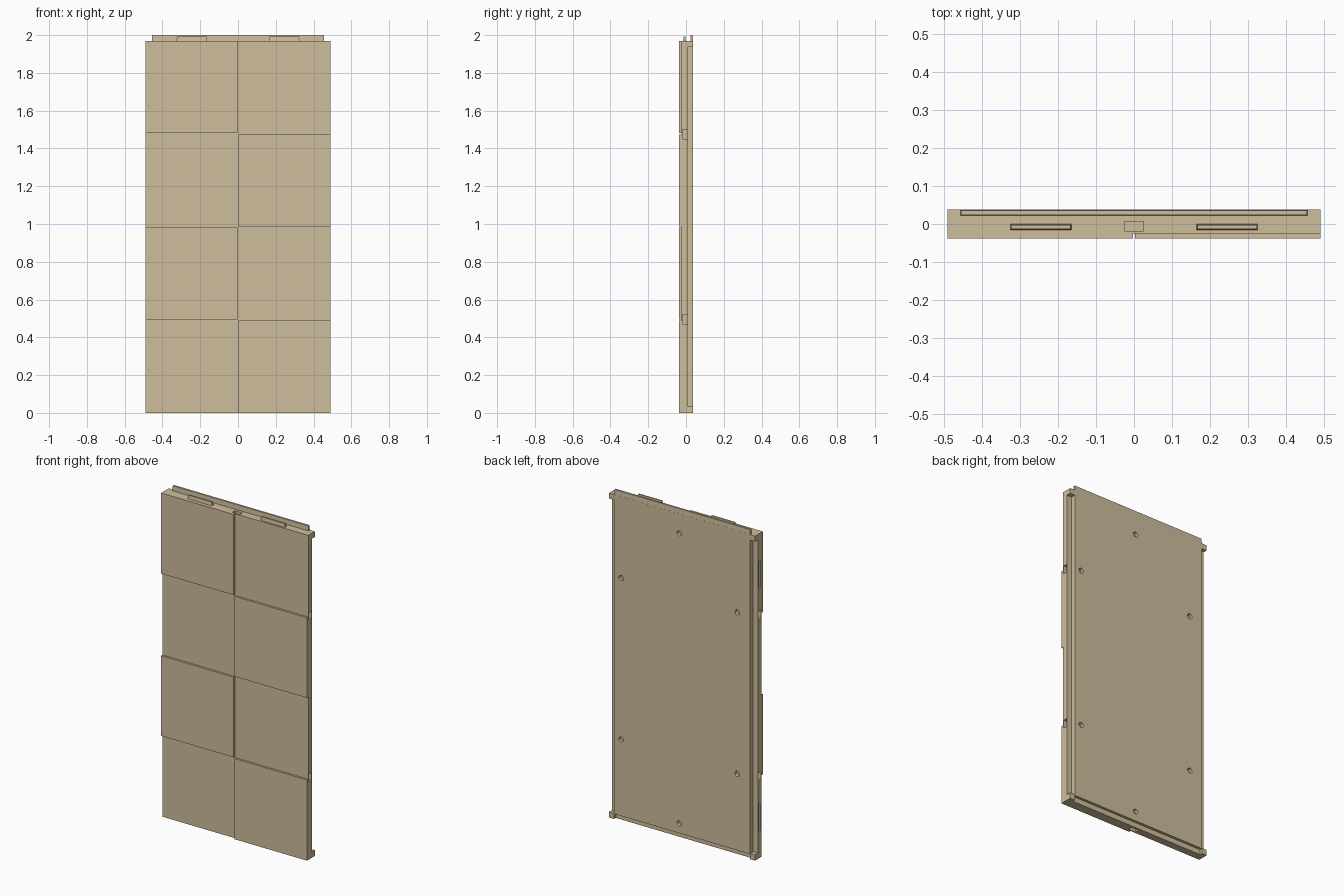
import bpy, bmesh
from math import pi
from mathutils import Matrix, Vector

if "Cube" in bpy.data.objects:
    bpy.data.objects.remove(bpy.data.objects["Cube"])

W, H = 0.49, 1.97             # half width and height of the slab
BACK, FACE, FRONT = 0.0375, -0.025, -0.0375
LIP = 0.457                   # inner edge of the back rebates

mat = bpy.data.materials.new("tan")
mat.diffuse_color = (0.62, 0.51, 0.33, 1)
mat.use_nodes = True
mat.node_tree.nodes["Principled BSDF"].inputs["Base Color"].default_value = mat.diffuse_color


def add_box(bm, x0, x1, y0, y1, z0, z1, taper=0.0):
    m = Matrix.Translation(((x0+x1)/2, (y0+y1)/2, (z0+z1)/2)) @ Matrix.Diagonal((x1-x0, y1-y0, z1-z0, 1))
    verts = bmesh.ops.create_cube(bm, size=1, matrix=m)["verts"]
    # optional draft: pull the top corners inwards
    for v in verts:
        if taper and v.co.z > (z0+z1)/2:
            v.co.x += taper if v.co.x < (x0+x1)/2 else -taper
            v.co.y += taper if v.co.y < (y0+y1)/2 else -taper


def finish(bm, name):
    me = bpy.data.meshes.new(name)
    bm.to_mesh(me)
    bm.free()
    me.materials.append(mat)
    ob = bpy.data.objects.new(name, me)
    bpy.context.collection.objects.link(ob)
    return ob


def box(name, *dims, taper=0.0):
    bm = bmesh.new()
    add_box(bm, *dims, taper=taper)
    return finish(bm, name)


# Main slab
slab = box("slab", -W, W, FACE, BACK, 0, H)

# Cutter: rebates, pockets, slots and screw holes
bm = bmesh.new()
for s in (-1, 1):             # side rebates, leaving corner lugs
    a, b = sorted((s*LIP, s*0.6))
    add_box(bm, a, b, 0.011, 0.1, 0.035, 1.937)
add_box(bm, -LIP, LIP, 0.021, 0.1, -0.1, 0.031)      # bottom rebate
for z in (0.495, 1.475):      # side pockets
    for s in (-1, 1):
        a, b = sorted((s*(W-0.02), s*0.6))
        add_box(bm, a, b, -0.018, 0.007, z-0.025, z+0.025)
add_box(bm, -0.025, 0.025, -0.018, 0.007, H-0.02, H+0.1)
add_box(bm, -0.025, 0.025, -0.018, 0.007, -0.1, 0.02)
for z in (0.247, 1.723):      # slots on the left edge
    add_box(bm, -0.6, -W+0.022, -0.017, 0.0, z-0.082, z+0.082)
holes = [(0.02, 1.85), (0.02, 0.09)] + [(x, z) for x in (0.41, -0.37) for z in (0.495, 1.475)]
for x, z in holes:
    bmesh.ops.create_cone(bm, cap_ends=True, segments=16, radius1=0.016, radius2=0.016, depth=0.06,
                          matrix=Matrix.Translation((x, 0.047, z)) @ Matrix.Rotation(pi/2, 4, 'X'))
cutter = finish(bm, "slab_cutter")
cutter.hide_render = True
mod = slab.modifiers.new("cut", 'BOOLEAN')
mod.operation, mod.solver, mod.object = 'DIFFERENCE', 'EXACT', cutter
dg = bpy.context.evaluated_depsgraph_get()
slab.data = bpy.data.meshes.new_from_object(slab.evaluated_get(dg))
slab.modifiers.clear()
bpy.data.objects.remove(cutter)

# Raised tiles in a checkerboard on the front
Q, G = H/4, 0.003
for row in range(4):
    z0 = row*Q + (G if row else 0)
    z1 = (row+1)*Q - (G if row < 3 else 0)
    x0, x1 = (G, W) if row % 2 == 0 else (-W, -G)
    box(f"front_tile_{row+1}", x0, x1, FRONT, FACE+0.001, z0, z1)

# Top tongue and locating tabs
box("top_tongue", -LIP, LIP, 0.022, BACK, H-0.01, 2.0, taper=0.002)
for s, side in ((-1, "left"), (1, "right")):
    box(f"{side}_tab", s*0.245-0.081, s*0.245+0.081, -0.016, 0.0, H-0.005, 1.992, taper=0.003)
